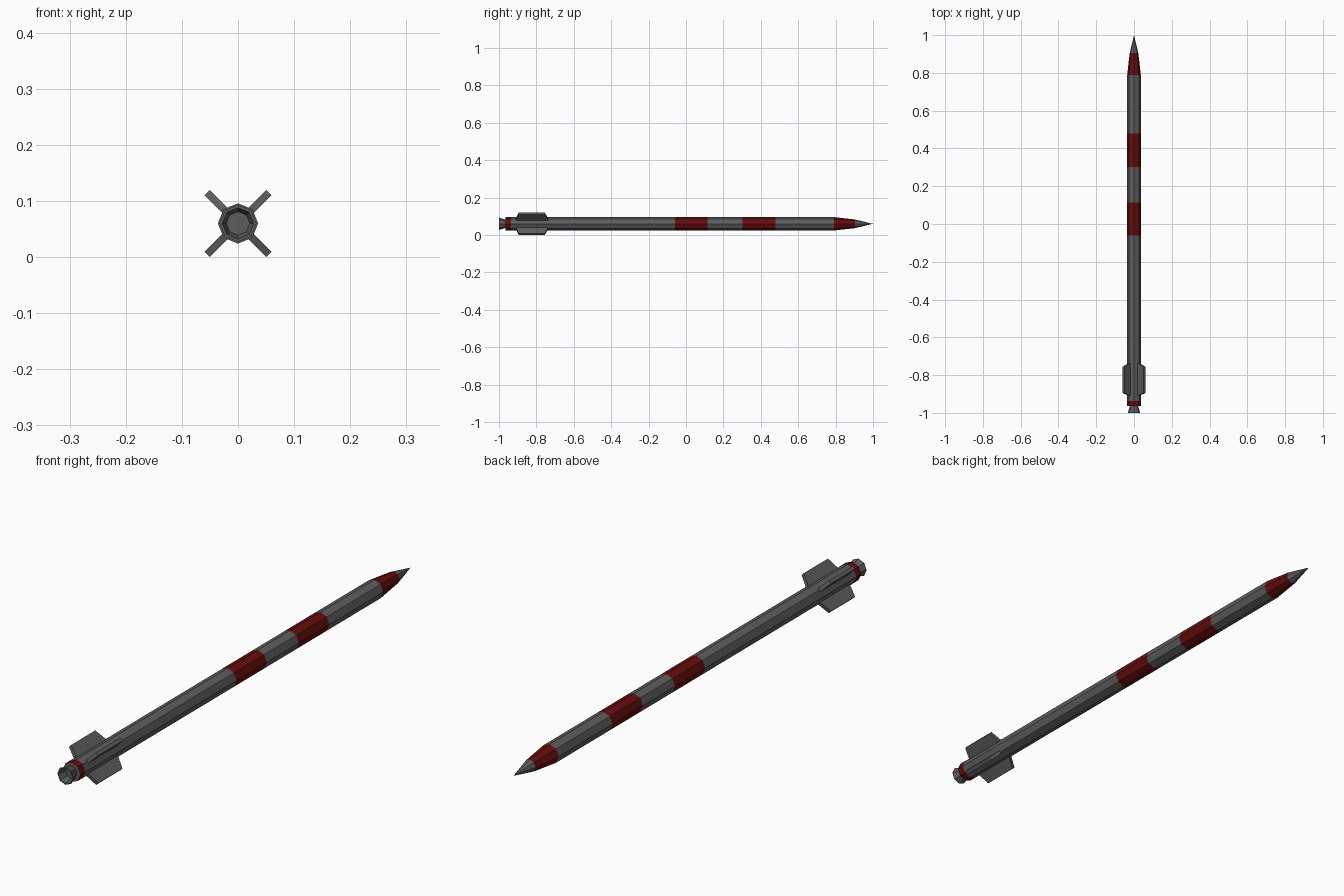
import bpy, bmesh, math
from mathutils import Matrix

if "Cube" in bpy.data.objects:
    bpy.data.objects.remove(bpy.data.objects["Cube"])

CZ = 0.06   # height of the body axis
R = 0.036   # body radius


def material(name, color):
    m = bpy.data.materials.new(name)
    m.diffuse_color = (*color, 1)
    m.use_nodes = True
    m.node_tree.nodes["Principled BSDF"].inputs["Base Color"].default_value = m.diffuse_color
    return m


GREY = material("dark grey", (0.11, 0.11, 0.11))
RED = material("dark red", (0.13, 0.004, 0.004))


def finish(name, bm, mats):
    bmesh.ops.recalc_face_normals(bm, faces=bm.faces[:])
    me = bpy.data.meshes.new(name)
    bm.to_mesh(me)
    bm.free()
    for m in mats:
        me.materials.append(m)
    ob = bpy.data.objects.new(name, me)
    bpy.context.collection.objects.link(ob)
    return ob


def lathe(name, profile, mats, red_spans=(), sides=8):
    """Revolve (y, radius) points about the long axis; zero radius makes a point."""
    bm = bmesh.new()
    rings = []
    for y, r in profile:
        n = sides if r > 0 else 1
        rings.append([bm.verts.new((r * math.cos(2 * math.pi * i / sides), y,
                                    CZ + r * math.sin(2 * math.pi * i / sides)))
                      for i in range(n)])
    for a, b in zip(rings, rings[1:]):
        for i in range(sides):
            j = (i + 1) % sides
            quad = [a[i % len(a)], a[j % len(a)], b[j % len(b)], b[i % len(b)]]
            bm.faces.new(list(dict.fromkeys(quad)))
    for f in bm.faces:
        y = f.calc_center_median().y
        f.material_index = int(any(lo < y < hi for lo, hi in red_spans))
    return finish(name, bm, mats)


# Body tube with painted red bands, and pointed nose
lathe("body", [(-0.964, 0), (-0.964, R), (-0.936, R), (-0.06, R), (0.115, R),
               (0.301, R), (0.478, R), (0.79, R), (0.904, 0.023), (1.0, 0)],
      [GREY, RED],
      [(-0.96, -0.936), (-0.06, 0.115), (0.301, 0.478), (0.79, 0.904)])

# Flared hollow exhaust nozzle
lathe("nozzle", [(-0.960, 0.021), (-1.0, 0.033), (-1.0, 0.028),
                 (-0.970, 0.021), (-0.970, 0)], [GREY])

# Four diagonal tail fins: tapered plates
T = 0.0065
outline = [(0.025, -0.912), (0.078, -0.895), (0.078, -0.755), (0.025, -0.733)]
for k in range(4):
    bm = bmesh.new()
    face = bm.faces.new([bm.verts.new((r, y, -T)) for r, y in outline])
    ext = bmesh.ops.extrude_face_region(bm, geom=[face])
    for v in ext["geom"]:
        if isinstance(v, bmesh.types.BMVert):
            v.co.z = T
    bm.transform(Matrix.Translation((0, 0, CZ)) @
                 Matrix.Rotation(math.radians(45 + 90 * k), 4, 'Y'))
    finish(f"tail_fin_{k + 1}", bm, [GREY])
